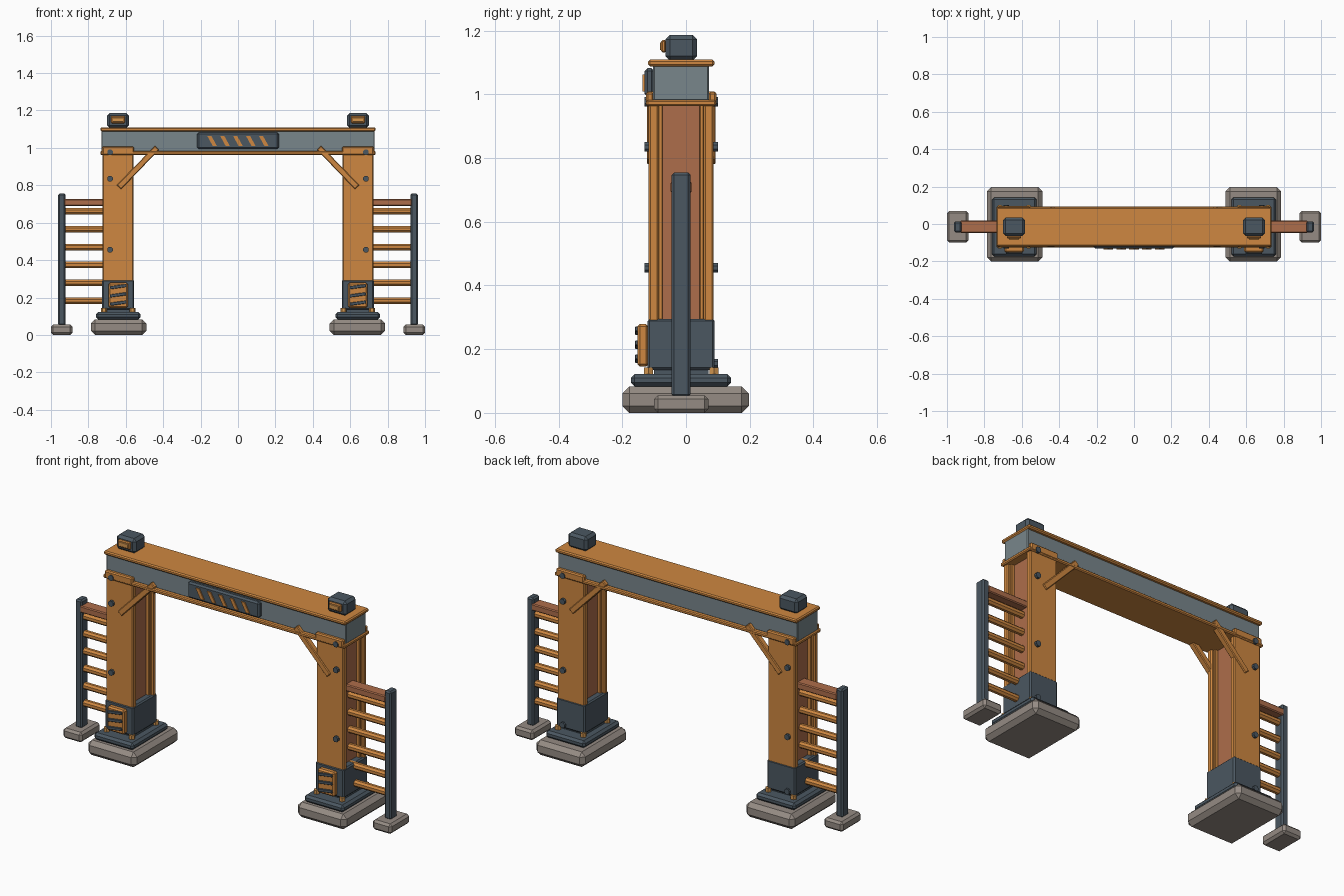
import bpy, bmesh, math
from mathutils import Matrix, Vector

if "Cube" in bpy.data.objects:
    bpy.data.objects.remove(bpy.data.objects["Cube"])


def material(name, rgb):
    m = bpy.data.materials.new(name)
    m.use_nodes = True
    m.diffuse_color = (*rgb, 1)
    m.node_tree.nodes["Principled BSDF"].inputs["Base Color"].default_value = (*rgb, 1)
    return m


ORANGE = material("orange paint", (0.62, 0.245, 0.052))
BROWN = material("rust brown", (0.42, 0.155, 0.07))
SLATE = material("dark slate", (0.07, 0.096, 0.12))
STEEL = material("grey steel", (0.19, 0.24, 0.26))
STONE = material("concrete", (0.30, 0.26, 0.23))
GOLD = material("lamp gold", (0.66, 0.31, 0.08))


def finish(name, bm, mat):
    me = bpy.data.meshes.new(name)
    bm.to_mesh(me)
    bm.free()
    me.materials.append(mat)
    ob = bpy.data.objects.new(name, me)
    bpy.context.collection.objects.link(ob)
    return ob


def box(name, mat, x, y, z, bevel=0.006, tilt=0):
    """Bevelled box from three ranges, tilted about the y axis."""
    spans = [sorted(r) for r in (x, y, z)]
    centre = Vector([sum(r) / 2 for r in spans])
    size = [r[1] - r[0] for r in spans]
    bm = bmesh.new()
    bmesh.ops.create_cube(bm, size=1)
    bmesh.ops.scale(bm, vec=size, verts=bm.verts)
    if bevel:
        bmesh.ops.bevel(bm, geom=bm.edges[:], offset=bevel, segments=1, affect='EDGES')
    bm.transform(Matrix.Translation(centre) @ Matrix.Rotation(tilt, 4, 'Y'))
    return finish(name, bm, mat)


def rod(name, mat, centre, radius, length, axis, sides=8):
    """Cylinder along the x, y or z axis."""
    bm = bmesh.new()
    bmesh.ops.create_cone(bm, cap_ends=True, segments=sides,
                          radius1=radius, radius2=radius, depth=length)
    turn = {'X': Matrix.Rotation(math.pi / 2, 4, 'Y'),
            'Y': Matrix.Rotation(math.pi / 2, 4, 'X'), 'Z': Matrix()}[axis]
    bm.transform(Matrix.Translation(centre) @ turn @ Matrix.Rotation(math.pi / sides, 4, 'Z'))
    return finish(name, bm, mat)


MID = -0.015  # depth of the frame's centre plane


def build_side(s, side):
    def sx(a, b):
        return (s * a, s * b)

    def part(name, mat, x, y, z, bevel=0.006, tilt=0):
        return box(f"{side}_{name}", mat, sx(*x), y, z, bevel, s * tilt)

    # Footing and boot
    part("footing", STONE, (0.49, 0.787), (-0.2, 0.197), (0, 0.083), 0.022)
    part("base_plate", SLATE, (0.52, 0.76), (-0.173, 0.142), (0.083, 0.122), 0.012)
    part("base_collar", SLATE, (0.565, 0.715), (-0.1, 0.07), (0.12, 0.145), 0)
    part("boot", SLATE, (0.555, 0.727), (-0.121, 0.09), (0.135, 0.295), 0.007)
    for x in (0.563, 0.717):
        for y in (-0.118, 0.088):
            rod(f"{side}_anchor_bolt", GOLD, (s * x, y, 0.13), 0.016, 0.026, 'Z', 6)

    # Column: two flanges, side rails and a recessed core
    part("column_core", BROWN, (0.59, 0.69), (-0.09, 0.06), (0.14, 0.97), 0)
    part("column_front_flange", ORANGE, (0.558, 0.724), (-0.117, -0.085), (0.14, 0.985))
    part("column_back_flange", ORANGE, (0.558, 0.724), (0.055, 0.087), (0.14, 0.985))
    part("column_front_rail", ORANGE, (0.572, 0.71), (-0.087, -0.073), (0.14, 0.966), 0.003)
    part("column_back_rail", ORANGE, (0.572, 0.71), (0.043, 0.057), (0.14, 0.966), 0.003)

    # Front and back: gussets, braces and bolts
    for d, face in ((-1, "front"), (1, "back")):
        def depth(a, b):
            return (MID + d * a, MID + d * b)
        part(f"{face}_gusset", ORANGE, (0.556, 0.726), depth(0.086, 0.111), (0.965, 1.007))
        part(f"{face}_brace", ORANGE, (0.388, 0.682), depth(0.075, 0.108),
             (0.879, 0.911), 0.004, math.radians(46))
        heights = (0.455, 0.835, 0.977) if d < 0 else (0.155, 0.455, 0.835, 0.977)
        for z in heights:
            rod(f"{side}_{face}_bolt", SLATE, (s * 0.684, MID + d * 0.105, z), 0.016, 0.022, 'Y')

    # Vent panel on the boot
    part("vent_panel", ORANGE, (0.589, 0.692), (-0.153, -0.118), (0.145, 0.279), 0.008)
    for z in (0.17, 0.214, 0.258):
        box(f"{side}_vent_slat", SLATE, sx(0.597, 0.684), (-0.16, -0.151),
            (z - 0.008, z + 0.008), 0.002, math.radians(-8))

    # Warning lamp on top
    part("lamp_housing", SLATE, (0.583, 0.7), (-0.065, 0.035), (1.106, 1.187), 0.014)
    part("lamp_frame", ORANGE, (0.604, 0.679), (-0.078, -0.062), (1.131, 1.171), 0.005)
    part("lamp_lens", GOLD, (0.614, 0.669), (-0.082, -0.076), (1.139, 1.163), 0.002)

    # Side ladder
    part("ladder_foot", STONE, (0.885, 1.0), (-0.1, 0.07), (0, 0.055), 0.012)
    part("ladder_post", SLATE, (0.921, 0.962), (-0.045, 0.014), (0.05, 0.755), 0.008)
    part("ladder_top_rail", BROWN, (0.685, 0.93), (-0.048, 0.018), (0.69, 0.727), 0.005)
    for i in range(6):
        rod(f"{side}_ladder_rung", ORANGE, (s * 0.808, MID, 0.183 + i * 0.0955),
            0.019, 0.246, 'X')


build_side(1, "left")
build_side(-1, "right")

# Cross beam
box("beam_lower_flange", ORANGE, (-0.736, 0.736), (-0.125, 0.094), (0.963, 0.983), 0.005)
box("beam_web", STEEL, (-0.73, 0.73), (-0.103, 0.072), (0.98, 1.092), 0.004)
box("beam_upper_flange", ORANGE, (-0.736, 0.736), (-0.119, 0.089), (1.088, 1.109), 0.006)

# Sign plate with slanted stripes
box("sign_plate", SLATE, (-0.218, 0.218), (-0.13, -0.1), (0.993, 1.082), 0.009)
for i in range(-2, 3):
    bm = bmesh.new()
    bmesh.ops.create_cube(bm, size=1)
    bmesh.ops.scale(bm, vec=(0.022, 0.008, 0.054), verts=bm.verts)
    for v in bm.verts:
        v.co.x -= v.co.z * 0.55
    bmesh.ops.translate(bm, vec=(i * 0.069, -0.132, 1.036), verts=bm.verts)
    finish("sign_stripe", bm, ORANGE)
